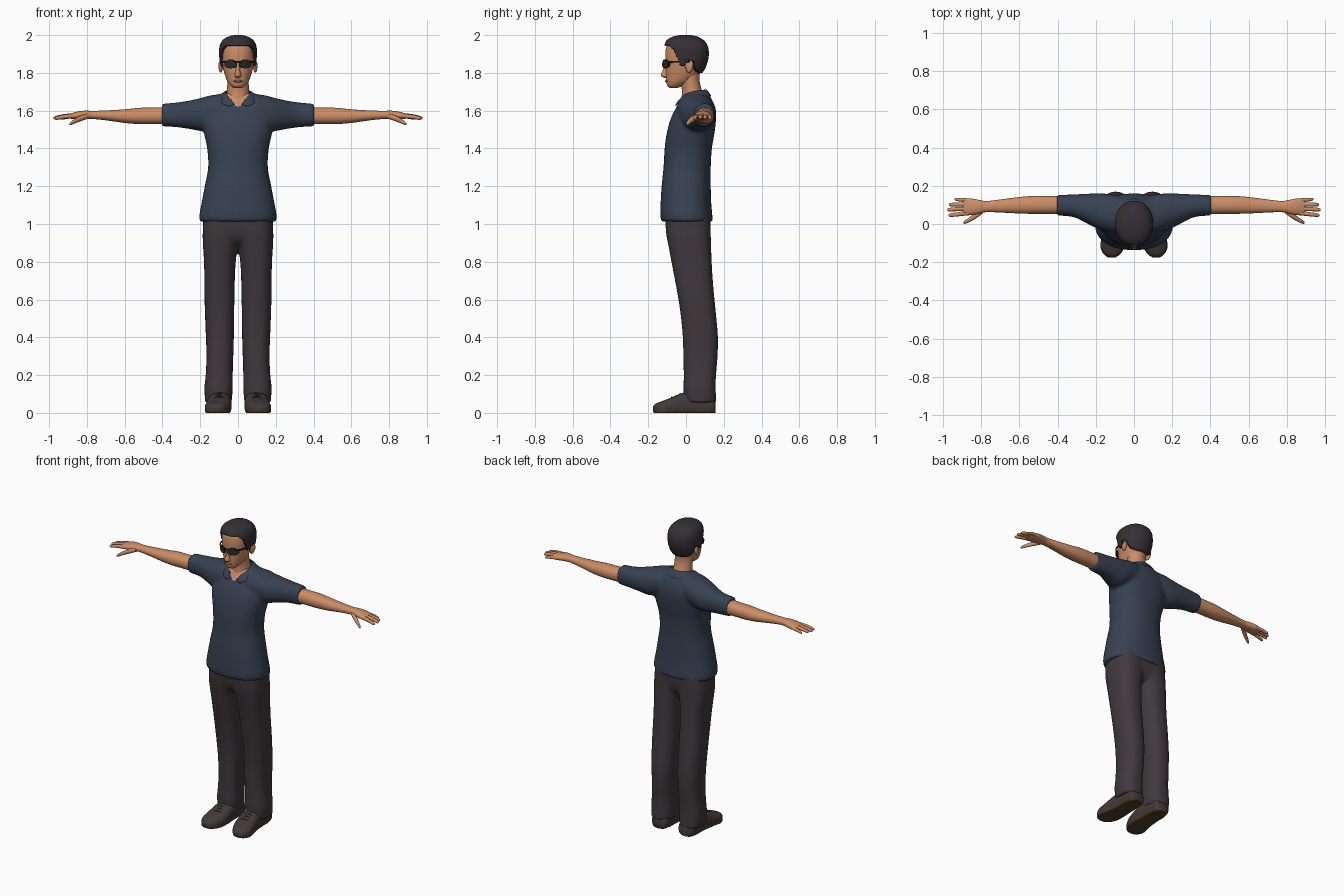
import bpy, bmesh, math

def material(name, rgb):
    m = bpy.data.materials.new(name)
    m.diffuse_color = (*rgb, 1)
    return m

SKIN = material("skin", (0.60, 0.265, 0.135))
LIPS = material("lips", (0.42, 0.15, 0.085))
HAIR = material("dark hair", (0.036, 0.029, 0.035))
SHIRT = material("navy shirt", (0.040, 0.054, 0.085))
TROUSER = material("charcoal trousers", (0.052, 0.041, 0.047))
SHOE = material("shoe leather", (0.055, 0.041, 0.041))
SOLE = material("shoe sole", (0.075, 0.046, 0.02))
FRAME = material("glasses frame", (0.012, 0.011, 0.012))
LENS = material("glasses lens", (0.022, 0.023, 0.028))

def make(name, bm, mat):
    bmesh.ops.recalc_face_normals(bm, faces=bm.faces)
    me = bpy.data.meshes.new(name)
    bm.to_mesh(me)
    bm.free()
    me.materials.append(mat)
    ob = bpy.data.objects.new(name, me)
    bpy.context.collection.objects.link(ob)
    return ob

def smooth_rows(rows, steps):
    """Catmull-Rom interpolation between cross-section rows."""
    out = []
    for i in range(len(rows) - 1):
        p0, p1, p2 = rows[max(i - 1, 0)], rows[i], rows[i + 1]
        p3 = rows[min(i + 2, len(rows) - 1)]
        for k in range(steps):
            u = k / steps
            out.append([b + 0.5 * u * (c - a + u * (2*a - 5*b + 4*c - d + u * (3*(b - c) + d - a)))
                        for a, b, c, d in zip(p0, p1, p2, p3)])
    return out + [list(rows[-1])]

def loft(name, rows, mat, axis="z", e=2.2, seg=40, steps=5, side=1):
    """Rows are (position on axis, a0, a1, b0, b1): extents of a rounded section."""
    bm = bmesh.new()
    rings = []
    for t, a0, a1, b0, b1 in smooth_rows(rows, steps):
        ring = []
        for k in range(seg):
            w = 2 * math.pi * k / seg
            c, s = math.cos(w), math.sin(w)
            a = (a0 + a1) / 2 + (a1 - a0) / 2 * math.copysign(abs(c) ** (2 / e), c)
            b = (b0 + b1) / 2 + (b1 - b0) / 2 * math.copysign(abs(s) ** (2 / e), s)
            x, y, z = {"z": (a, b, t), "x": (t, a, b), "y": (a, t, b)}[axis]
            ring.append(bm.verts.new((x * side, y, z)))
        rings.append(ring)
    for r, q in zip(rings, rings[1:]):
        for k in range(seg):
            bm.faces.new((r[k], r[(k + 1) % seg], q[(k + 1) % seg], q[k]))
    bm.faces.new(rings[0])
    bm.faces.new(rings[-1])
    return make(name, bm, mat)

def apply_mods(ob):
    bpy.ops.object.select_all(action="DESELECT")
    ob.select_set(True)
    bpy.context.view_layer.objects.active = ob
    for m in list(ob.modifiers):
        bpy.ops.object.modifier_apply(modifier=m.name)

def blend(name, parts, voxel=0.01, iterations=5):
    """Fuse overlapping parts into one soft surface."""
    bpy.ops.object.select_all(action="DESELECT")
    for p in parts:
        p.select_set(True)
    ob = parts[0]
    bpy.context.view_layer.objects.active = ob
    bpy.ops.object.join()
    ob.name = name
    r = ob.modifiers.new("fuse", "REMESH")
    r.mode, r.voxel_size = "VOXEL", voxel
    s = ob.modifiers.new("soften", "SMOOTH")
    s.factor, s.iterations = 0.5, iterations
    apply_mods(ob)
    return ob

def sym(rows):
    """(z, half width, front, back) to full loft rows."""
    return [(z, -h, h, f, b) for z, h, f, b in rows]

SIDES = ((1, "left"), (-1, "right"))

# shirt: torso and short sleeves, skin showing in the V neck
torso = loft("torso", sym([
    (1.012, .203, -.13, .142), (1.05, .204, -.136, .139), (1.12, .191, -.134, .133),
    (1.2, .176, -.129, .131), (1.3, .158, -.119, .131), (1.4, .163, -.113, .137),
    (1.47, .178, -.104, .149), (1.53, .188, -.09, .157), (1.58, .186, -.071, .159),
    (1.62, .172, -.05, .152), (1.66, .142, -.026, .137), (1.692, .09, -.01, .115)]),
    SHIRT, e=2.3, seg=56)
sleeves = [loft("sleeve", [
    (.09, -.05, .15, 1.52, 1.688), (.14, -.04, .158, 1.505, 1.682), (.19, -.025, .16, 1.492, 1.669),
    (.25, .005, .158, 1.502, 1.655), (.31, .034, .155, 1.511, 1.645), (.36, .042, .153, 1.515, 1.64),
    (.403, .043, .151, 1.517, 1.637)], SHIRT, "x", side=s) for s, _ in SIDES]
shirt = blend("polo_shirt", [torso] + sleeves)
shirt.data.materials.append(SKIN)
for p in shirt.data.polygons:
    c = p.center
    p.material_index = int(c.y < .03 and c.z > 1.622 and abs(c.x) < .008 + (c.z - 1.622) * .85)

# folded collar
top = [(0, .11, 1.718), (.045, .097, 1.716), (.07, .05, 1.71),
       (.066, 0, 1.698), (.045, -.035, 1.67), (.008, -.058, 1.632)]
low = [(0, .142, 1.678), (.07, .128, 1.675), (.118, .065, 1.672),
       (.112, -.005, 1.663), (.085, -.048, 1.638), (.055, -.062, 1.622)]
bm = bmesh.new()
a, b = [[bm.verts.new(v) for v in r] for r in (top, low)]
for i in range(5):
    bm.faces.new((a[i], a[i + 1], b[i + 1], b[i]))
collar = make("shirt_collar", bm, SHIRT)
collar.modifiers.new("mirror", "MIRROR").use_clip = True
collar.modifiers.new("thick", "SOLIDIFY").thickness = .01
collar.modifiers.new("round", "SUBSURF").levels = 2
apply_mods(collar)

# trousers: hips and two legs
legs = [loft("leg", [
    (1.05, -.04, .182, -.112, .13), (.95, -.02, .187, -.105, .131), (.88, 0, .185, -.092, .133),
    (.8, .012, .18, -.077, .136), (.7, .017, .178, -.058, .142), (.6, .019, .177, -.04, .151),
    (.5, .021, .174, -.026, .161), (.4, .022, .17, -.017, .169), (.3, .025, .167, -.014, .167),
    (.2, .028, .171, -.012, .159), (.13, .028, .178, -.013, .157), (.055, .034, .173, -.01, .161)],
    TROUSER, e=2.4, side=s) for s, _ in SIDES]
hips = loft("hips", sym([(1.06, .184, -.112, .13), (.97, .18, -.104, .128),
                         (.91, .12, -.08, .11), (.885, .06, -.04, .07)]), TROUSER, e=2.4)
blend("trousers", legs + [hips], iterations=3)

for s, label in SIDES:
    # shoes with soles and laces
    shoe = loft(label + "_shoe", [
        (.156, .06, .135, 0, .06), (.14, .045, .15, -.01, .085), (.1, .04, .155, -.02, .105),
        (.05, .036, .158, -.02, .115), (-.02, .034, .163, -.02, .105), (-.08, .036, .172, -.02, .08),
        (-.125, .05, .175, -.02, .063), (-.158, .072, .158, -.01, .05), (-.174, .095, .137, .006, .035)],
        SHOE, "y", e=2.6, side=s)
    for v in shoe.data.vertices:
        v.co.z = max(v.co.z, 0)
    shoe.data.materials.append(SOLE)
    for p in shoe.data.polygons:
        p.material_index = int(p.center.z < .016)
    for i in range(3):
        y, z = -.035 - .022 * i, .1 - .009 * i
        loft(f"{label}_lace_{i}", [(.075, y, y + .007, z - .008, z), (.1, y, y + .007, z - .002, z + .005),
                                   (.125, y, y + .007, z - .008, z)], SHOE, "x", seg=8, side=s)

    # bare arm, palm and digits
    arm = [loft("arm", [
        (.34, .05, .145, 1.528, 1.62), (.45, .053, .147, 1.529, 1.616), (.52, .053, .147, 1.529, 1.615),
        (.6, .055, .141, 1.535, 1.607), (.7, .06, .128, 1.549, 1.601), (.77, .062, .12, 1.556, 1.599),
        (.81, .054, .126, 1.556, 1.6), (.85, .047, .133, 1.554, 1.595), (.88, .048, .131, 1.556, 1.587),
        (.895, .056, .122, 1.561, 1.582)], SKIN, "x", seg=32, side=s)]
    digits = {
        "index": [(.86, .058, 1.573, .012), (.92, .051, 1.568, .011), (.96, .046, 1.56, .009), (.969, .045, 1.558, .004)],
        "middle": [(.86, .08, 1.575, .012), (.92, .078, 1.571, .011), (.966, .075, 1.563, .009), (.976, .074, 1.561, .004)],
        "ring": [(.86, .102, 1.574, .012), (.92, .102, 1.57, .011), (.958, .101, 1.563, .009), (.967, .101, 1.561, .004)],
        "little": [(.85, .122, 1.572, .011), (.9, .126, 1.567, .01), (.93, .129, 1.56, .008), (.938, .13, 1.558, .004)],
        "thumb": [(.79, .07, 1.572, .014), (.83, .042, 1.56, .015), (.865, .02, 1.544, .012),
                  (.884, .01, 1.533, .009), (.891, .007, 1.529, .004)]}
    for d, pts in digits.items():
        loft(f"{label}_{d}_digit", [(x, y - r, y + r, z - r, z + r) for x, y, z, r in pts],
             SKIN, "x", e=2, seg=12, side=s)
    arm[0].name = label + "_arm"

    # ear
    loft(label + "_ear", [(-.006, .086, .092, 1.835, 1.845), (.006, .082, .097, 1.805, 1.858),
                          (.022, .08, .103, 1.802, 1.866), (.034, .084, .104, 1.82, 1.86),
                          (.038, .092, .1, 1.835, 1.85)], SKIN, "y", e=2, seg=16, side=s)

    # sunglasses: rim, lens and temple arm, wrapped round the face
    for part, k, off, mat in (("rim", 1, 0, FRAME), ("lens", .86, -.003, LENS)):
        bm = bmesh.new()
        rings = []
        for r in (.05, .5, 1):
            ring = []
            for i in range(24):
                w = 2 * math.pi * i / 24
                z = math.sin(w) * .024 * r * k
                x = .038 + math.cos(w) * .032 * r * k + z * -.2 * math.cos(w)
                ring.append(bm.verts.new((x * s, -.122 + 7.5 * x * x + off, 1.848 + z)))
            rings.append(ring)
        for p, q in zip(rings, rings[1:]):
            for i in range(24):
                bm.faces.new((p[i], p[i - 1], q[i - 1], q[i]))
        bm.faces.new(rings[0])
        ob = make(f"{label}_glasses_{part}", bm, mat)
        t = ob.modifiers.new("thick", "SOLIDIFY")
        t.thickness, t.offset = .004, 0
        apply_mods(ob)
    loft(label + "_glasses_temple", [(-.09, .064, .071, 1.853, 1.864), (-.06, .08, .086, 1.854, 1.864),
                                     (.02, .094, .099, 1.856, 1.863)], FRAME, "y", e=4, seg=12, side=s)
loft("glasses_bridge", [(-.014, -.124, -.118, 1.856, 1.863), (.014, -.124, -.118, 1.856, 1.863)],
     FRAME, "x", e=4, seg=12)

# neck, head, nose and mouth
loft("neck", sym([(1.6, .07, -.03, .1), (1.66, .064, -.024, .1), (1.71, .058, -.022, .083),
                  (1.76, .057, -.03, .072), (1.82, .06, -.04, .075)]), SKIN, e=2)
loft("head", sym([
    (1.72, .022, -.085, -.045), (1.732, .038, -.099, -.015), (1.755, .056, -.104, .03),
    (1.785, .068, -.107, .066), (1.82, .078, -.107, .085), (1.86, .085, -.108, .1),
    (1.9, .087, -.109, .105), (1.94, .083, -.102, .1), (1.968, .062, -.07, .075),
    (1.983, .03, -.03, .04)]), SKIN, e=2.15)
loft("nose", sym([(1.773, .011, -.114, -.08), (1.782, .018, -.131, -.08), (1.793, .017, -.133, -.08),
                  (1.812, .012, -.124, -.08), (1.835, .01, -.115, -.08), (1.86, .011, -.111, -.08)]),
     SKIN, e=1.8, seg=24)
loft("mouth", [(-.026, -.1, -.09, 1.755, 1.758), (-.012, -.11, -.09, 1.75, 1.762),
               (.012, -.11, -.09, 1.75, 1.762), (.026, -.1, -.09, 1.755, 1.758)], LIPS, "x", e=2, seg=16)

# hair: a cap whose surface sinks into the head below the hairline
hair = loft("short_hair", sym([
    (1.775, .062, -.08, .068), (1.79, .072, -.085, .079), (1.82, .089, -.092, .1), (1.86, .097, -.098, .115),
    (1.9, .1, -.11, .121), (1.94, .098, -.114, .116), (1.97, .084, -.105, .097),
    (1.99, .057, -.075, .066), (2.0, .022, -.035, .03)]), HAIR, e=2.15, seg=96, steps=8)
LINE = [(-.2, 1.95), (-.095, 1.943), (-.07, 1.925), (-.05, 1.88), (-.034, 1.838), (-.002, 1.838),
        (.006, 1.866), (.034, 1.862), (.048, 1.815), (.075, 1.798), (.2, 1.78)]
for v in hair.data.vertices:
    for (y0, z0), (y1, z1) in zip(LINE, LINE[1:]):
        if y0 <= v.co.y < y1:
            edge = z0 + (z1 - z0) * (v.co.y - y0) / (y1 - y0)
            break
    if v.co.z < edge:
        v.co.x *= .72
        v.co.y *= .72

# smooth shading with crisp hems
bpy.ops.object.select_all(action="SELECT")
bpy.context.view_layer.objects.active = hair
bpy.ops.object.shade_smooth_by_angle(angle=math.radians(50))
